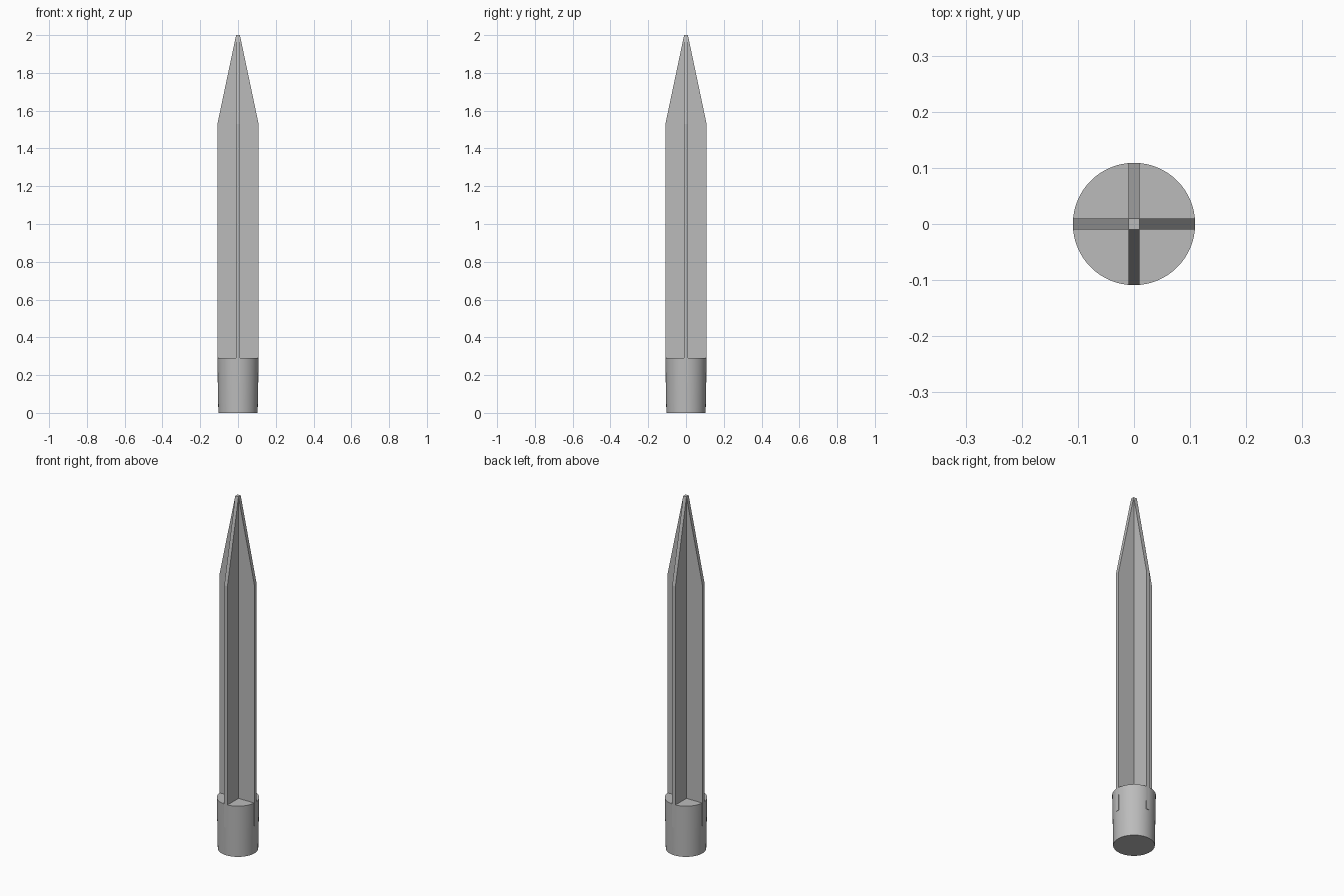
import bpy, bmesh, math
from mathutils import Matrix

if "Cube" in bpy.data.objects:
    bpy.data.objects.remove(bpy.data.objects["Cube"], do_unlink=True)

HEIGHT = 2.0
RADIUS = 0.109       # blade reach and top of the socket
HALF = 0.01          # half the blade thickness
SHOULDER = 1.53      # where the point begins
BLADE_FOOT = 0.16
SOCKET_TOP = 0.29

grey = bpy.data.materials.new("plain grey")
grey.use_nodes = True
colour = (0.5, 0.5, 0.5, 1)
grey.diffuse_color = colour
grey.node_tree.nodes["Principled BSDF"].inputs["Base Color"].default_value = colour


def add_object(name, bm):
    bmesh.ops.recalc_face_normals(bm, faces=bm.faces)
    mesh = bpy.data.meshes.new(name)
    bm.to_mesh(mesh)
    bm.free()
    mesh.materials.append(grey)
    obj = bpy.data.objects.new(name, mesh)
    bpy.context.collection.objects.link(obj)
    return obj


def add_blade(name, angle):
    """Pointed flat plate, turned about the vertical axis."""
    right = [(RADIUS, BLADE_FOOT), (RADIUS, SHOULDER), (HALF, HEIGHT)]
    outline = right + [(-x, z) for x, z in reversed(right)]
    bm = bmesh.new()
    face = bm.faces.new([bm.verts.new((x, -HALF, z)) for x, z in outline])
    extruded = bmesh.ops.extrude_face_region(bm, geom=[face])["geom"]
    moved = [v for v in extruded if isinstance(v, bmesh.types.BMVert)]
    bmesh.ops.translate(bm, verts=moved, vec=(0, 2 * HALF, 0))
    bm.transform(Matrix.Rotation(angle, 4, "Z"))
    return add_object(name, bm)


# Two crossed blades make the four-finned spike
add_blade("side_blade", 0)
add_blade("front_blade", math.pi / 2)

# Slightly tapered round socket
bm = bmesh.new()
bmesh.ops.create_cone(bm, cap_ends=True, segments=64, radius1=0.104,
                      radius2=RADIUS, depth=SOCKET_TOP,
                      matrix=Matrix.Translation((0, 0, SOCKET_TOP / 2)))
socket = add_object("socket", bm)
bpy.ops.object.select_all(action="DESELECT")
socket.select_set(True)
bpy.context.view_layer.objects.active = socket
bpy.ops.object.shade_smooth_by_angle(angle=math.radians(30))
